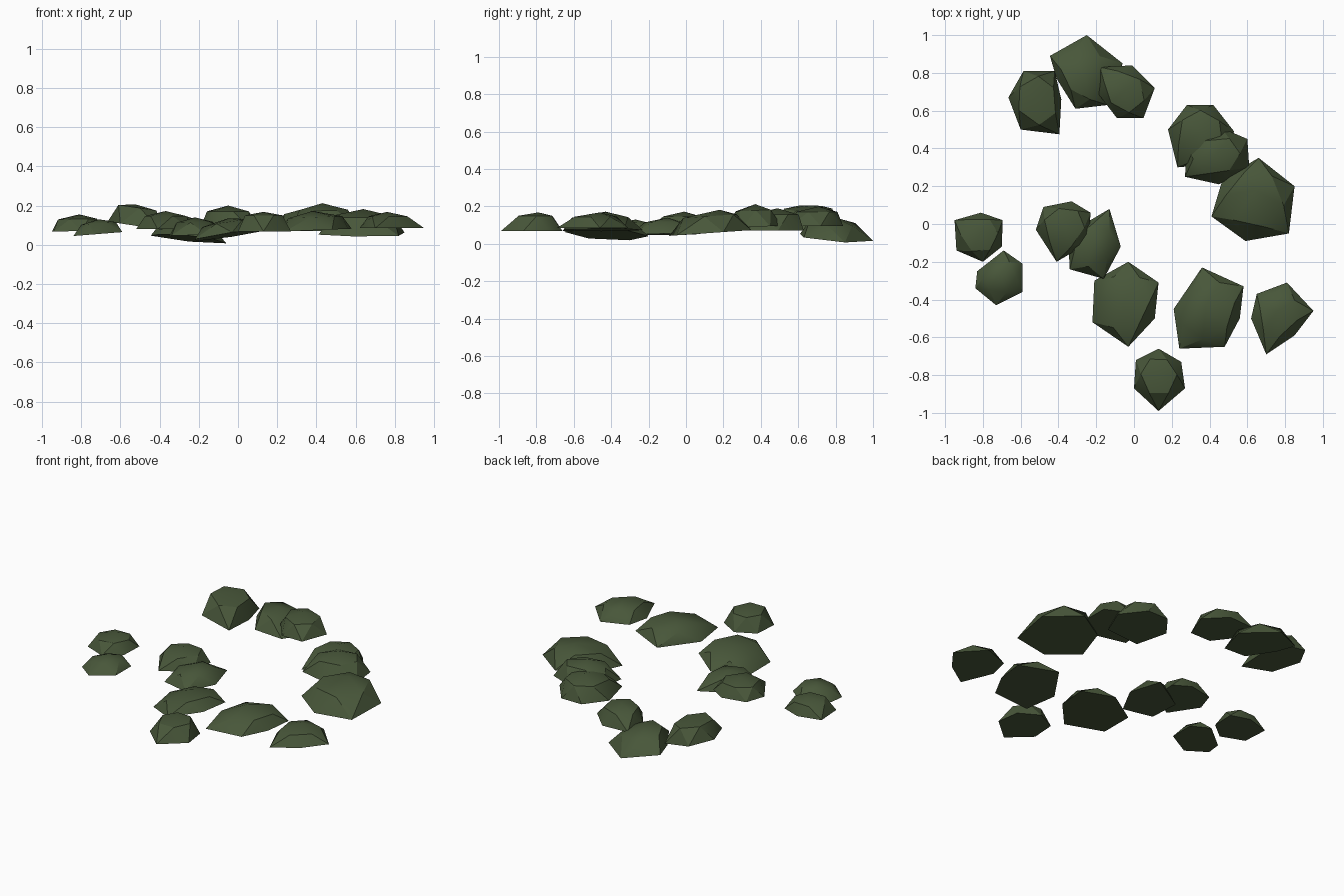
import bpy, bmesh
from mathutils import Vector

moss = bpy.data.materials.new("moss green")
moss.diffuse_color = (0.065, 0.095, 0.042, 1)


def clump(name, apex, base, rim, shoulder=0.8, rise=0.72):
    """Faceted lump: flat tilted underside, shoulder ring turned half a step, and a low peak.
    base = (height at centre, slope along x, slope along y); rim runs clockwise from above."""
    n = len(rim)
    c = sum((Vector(p) for p in rim), Vector((0, 0))) / n
    z0, sx, sy = base

    def floor(p):
        return z0 + sx * (p.x - c.x) + sy * (p.y - c.y)

    bm = bmesh.new()
    pts = [Vector(p) for p in rim]
    low = [bm.verts.new((p.x, p.y, floor(p))) for p in pts]
    mid = []
    a = Vector(apex[:2])
    for i in range(n):
        p = (pts[i] + pts[(i + 1) % n]) / 2
        q = a + (p - a) * shoulder
        h = apex[2] - floor(c)
        mid.append(bm.verts.new((q.x, q.y, floor(q) + h * rise)))
    top = bm.verts.new(apex)
    bm.faces.new(low)
    for i in range(n):
        j = (i + 1) % n
        bm.faces.new((low[i], low[j], mid[i]))
        bm.faces.new((low[j], mid[j], mid[i]))
        bm.faces.new((mid[i], mid[j], top))
    bmesh.ops.recalc_face_normals(bm, faces=bm.faces)
    me = bpy.data.meshes.new(name)
    bm.to_mesh(me)
    bm.free()
    me.materials.append(moss)
    ob = bpy.data.objects.new(name, me)
    bpy.context.collection.objects.link(ob)
    bpy.ops.object.select_all(action='DESELECT')
    ob.select_set(True)
    bpy.context.view_layer.objects.active = ob
    bpy.ops.object.shade_smooth_by_angle(angle=0.5)


# Back row
clump("back_left_clump", (-0.52, 0.67, 0.205), (0.095, -0.15, 0),
      [(-0.665, 0.67), (-0.585, 0.81), (-0.42, 0.81), (-0.385, 0.66), (-0.395, 0.475), (-0.6, 0.5)], 0.8, 0.85)
clump("back_clump", (-0.26, 0.78, 0.145), (0.035, -0.11, -0.08),
      [(-0.445, 0.89), (-0.25, 1.0), (-0.06, 0.85), (-0.14, 0.63), (-0.31, 0.61), (-0.41, 0.77)], 0.75)
clump("back_inner_clump", (-0.05, 0.71, 0.2), (0.095, 0, 0),
      [(-0.18, 0.83), (-0.01, 0.84), (0.11, 0.72), (0.05, 0.56), (-0.09, 0.56), (-0.19, 0.69)], 0.8)

# Right arc
clump("right_back_clump", (0.36, 0.49, 0.19), (0.07, 0, 0),
      [(0.18, 0.5), (0.28, 0.63), (0.42, 0.63), (0.53, 0.49), (0.46, 0.32), (0.23, 0.3)])
clump("right_middle_clump", (0.43, 0.37, 0.212), (0.09, 0, 0.05),
      [(0.27, 0.25), (0.28, 0.42), (0.46, 0.51), (0.6, 0.45), (0.61, 0.3), (0.45, 0.21)], 0.75)
clump("right_large_clump", (0.64, 0.18, 0.182), (0.057, 0, 0.07),
      [(0.41, 0.04), (0.47, 0.24), (0.66, 0.35), (0.85, 0.2), (0.82, -0.05), (0.59, -0.09)], 0.78)

# Far left pair
clump("left_outer_clump", (-0.81, -0.04, 0.155), (0.07, 0.02, 0),
      [(-0.95, 0.02), (-0.81, 0.06), (-0.695, 0.02), (-0.7, -0.12), (-0.8, -0.2), (-0.94, -0.14)])
clump("left_lower_clump", (-0.71, -0.27, 0.13), (0.055, 0.08, 0),
      [(-0.84, -0.34), (-0.83, -0.25), (-0.69, -0.14), (-0.59, -0.21), (-0.59, -0.36), (-0.73, -0.43)], 0.72)

# Centre pair
clump("centre_left_clump", (-0.37, -0.01, 0.172), (0.08, 0, 0),
      [(-0.52, -0.03), (-0.48, 0.09), (-0.33, 0.12), (-0.23, 0.06), (-0.24, -0.1), (-0.41, -0.2)])
clump("centre_clump", (-0.22, -0.1, 0.14), (0.05, 0.03, 0),
      [(-0.34, -0.24), (-0.35, -0.05), (-0.13, 0.08), (-0.07, -0.12), (-0.16, -0.29)], 0.75)

# Front row
clump("front_left_clump", (-0.05, -0.4, 0.135), (0.05, 0.15, -0.05),
      [(-0.22, -0.52), (-0.21, -0.3), (-0.03, -0.2), (0.13, -0.31), (0.11, -0.5), (-0.03, -0.65)], 0.8)
clump("front_middle_clump", (0.38, -0.43, 0.172), (0.075, 0.04, 0),
      [(0.21, -0.45), (0.36, -0.23), (0.58, -0.33), (0.56, -0.5), (0.48, -0.65), (0.24, -0.66)], 0.8, 0.68)
clump("front_right_clump", (0.76, -0.46, 0.168), (0.085, 0, 0),
      [(0.62, -0.5), (0.65, -0.37), (0.81, -0.31), (0.95, -0.46), (0.85, -0.59), (0.7, -0.69)], 0.75)
clump("front_small_clump", (0.13, -0.79, 0.168), (0.068, 0, 0),
      [(0, -0.87), (0.01, -0.72), (0.13, -0.66), (0.25, -0.73), (0.27, -0.87), (0.13, -0.99)], 0.75, 0.82)
